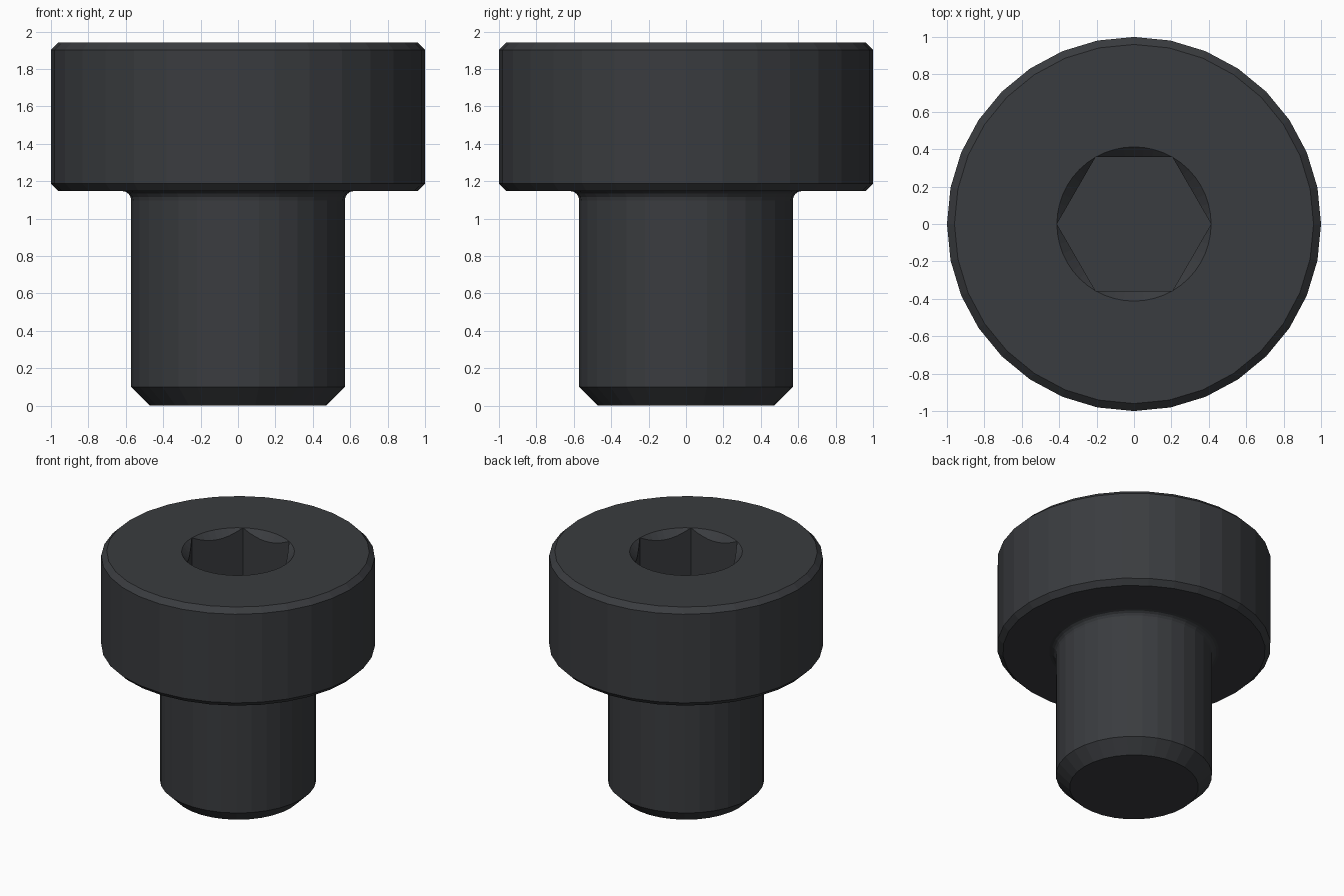
import bpy, bmesh
from math import pi, sin, cos

if "Cube" in bpy.data.objects:
    bpy.data.objects.remove(bpy.data.objects["Cube"])

SEG, HEX_SEG = 32, 48
TOP, SEAT, FLOOR = 1.943, 1.148, 1.286
R, SHANK, FILLET, BEVEL = 1.0, 0.571, 0.05, 0.04
APOTHEM = 0.357
CORNER = APOTHEM / cos(pi / 6)

bm = bmesh.new()


def ring(n, radius, z):
    return [bm.verts.new((radius * cos(2 * pi * i / n), radius * sin(2 * pi * i / n), z))
            for i in range(n)]


def bridge(a, b):
    n = len(a)
    return [bm.faces.new((a[i], a[(i + 1) % n], b[(i + 1) % n], b[i])) for i in range(n)]


# Outer profile: tip chamfer, shank, fillet under head, chamfered head
profile = [(SHANK - 0.1, 0), (SHANK, 0.1)]
for k in range(5):
    a = k * pi / 8
    profile.append((SHANK + FILLET * (1 - cos(a)), SEAT - FILLET * (1 - sin(a))))
profile += [(R - BEVEL, SEAT), (R, SEAT + BEVEL), (R, TOP - BEVEL), (R - BEVEL, TOP)]
rings = [ring(SEG, r, z) for r, z in profile]
for a, b in zip(rings, rings[1:]):
    bridge(a, b)
bm.faces.new(rings[0][::-1])

# Hex socket with conical countersink meeting the corners
rim = ring(HEX_SEG, CORNER, TOP)
lip, base = [], []
for i in range(HEX_SEG):
    t = 2 * pi * i / HEX_SEG
    r = APOTHEM / cos(t % (pi / 3) - pi / 6)
    lip.append(bm.verts.new((r * cos(t), r * sin(t), TOP - (CORNER - r))))
    base.append(bm.verts.new((r * cos(t), r * sin(t), FLOOR)))
bridge(rim, lip)
bridge(lip, base)
bm.faces.new(base)

# Flat head top around the socket
edges = [bm.edges.get((loop[i - 1], loop[i])) for loop in (rings[-1], rim)
         for i in range(len(loop))]
bmesh.ops.triangle_fill(bm, edges=edges, use_beauty=True, normal=(0, 0, 1))

bmesh.ops.remove_doubles(bm, verts=bm.verts[:], dist=0.0002)
bmesh.ops.recalc_face_normals(bm, faces=bm.faces[:])
mesh = bpy.data.meshes.new("socket_head_screw")
bm.to_mesh(mesh)
bm.free()

screw = bpy.data.objects.new("socket_head_screw", mesh)
bpy.context.collection.objects.link(screw)
mat = bpy.data.materials.new("black_steel")
mat.diffuse_color = (0.042, 0.045, 0.05, 1)
mat.use_nodes = True
mat.node_tree.nodes["Principled BSDF"].inputs["Base Color"].default_value = mat.diffuse_color
mesh.materials.append(mat)
